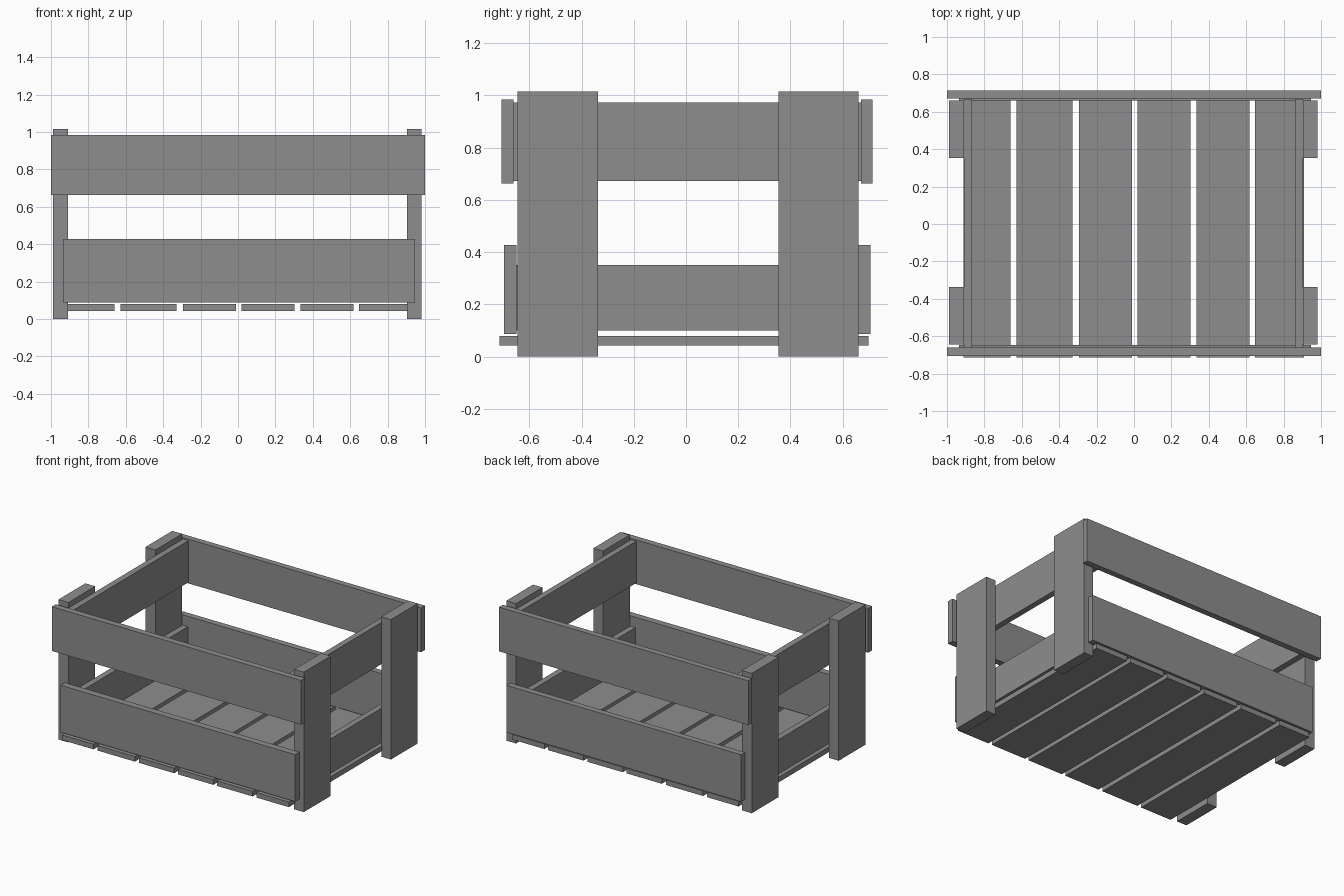
import bpy
import bmesh

if "Cube" in bpy.data.objects:
    bpy.data.objects.remove(bpy.data.objects["Cube"])

grey = bpy.data.materials.new("weathered_grey")
grey.diffuse_color = (0.27, 0.27, 0.27, 1)
grey.use_nodes = True
grey.node_tree.nodes["Principled BSDF"].inputs["Base Color"].default_value = grey.diffuse_color


def board(name, x, y, z):
    """Box plank spanning the given (min, max) ranges."""
    mesh = bpy.data.meshes.new(name)
    bm = bmesh.new()
    bmesh.ops.create_cube(bm, size=1)
    for v in bm.verts:
        for i, (lo, hi) in enumerate((x, y, z)):
            v.co[i] = lo if v.co[i] < 0 else hi
    bm.to_mesh(mesh)
    bm.free()
    mesh.materials.append(grey)
    obj = bpy.data.objects.new(name, mesh)
    bpy.context.collection.objects.link(obj)


# Corner posts
for side, x in (("left", (-0.99, -0.91)), ("right", (0.903, 0.98))):
    for end, y in (("front", (-0.645, -0.337)), ("back", (0.354, 0.66))):
        board(f"{end}_{side}_post", x, y, (0, 1.015))

# Long front and back boards
board("front_upper_board", (-1, 1), (-0.706, -0.660), (0.663, 0.984))
board("back_upper_board", (-1, 1), (0.670, 0.714), (0.663, 0.984))
board("front_lower_board", (-0.936, 0.946), (-0.697, -0.648), (0.087, 0.428))
board("back_lower_board", (-0.936, 0.946), (0.661, 0.706), (0.087, 0.428))

# Short end boards, inside the posts
for side, x in (("left", (-0.91, -0.866)), ("right", (0.861, 0.904))):
    board(f"{side}_upper_board", x, (-0.660, 0.669), (0.672, 0.974))
    board(f"{side}_lower_board", x, (-0.648, 0.661), (0.101, 0.352))

# Floor slats
slats = ((-0.912, -0.660), (-0.627, -0.328), (-0.295, -0.012),
         (0.018, 0.302), (0.333, 0.618), (0.647, 0.908))
for i, x in enumerate(slats):
    board(f"floor_slat_{i + 1}", x, (-0.714, 0.699), (0.043, 0.080))
